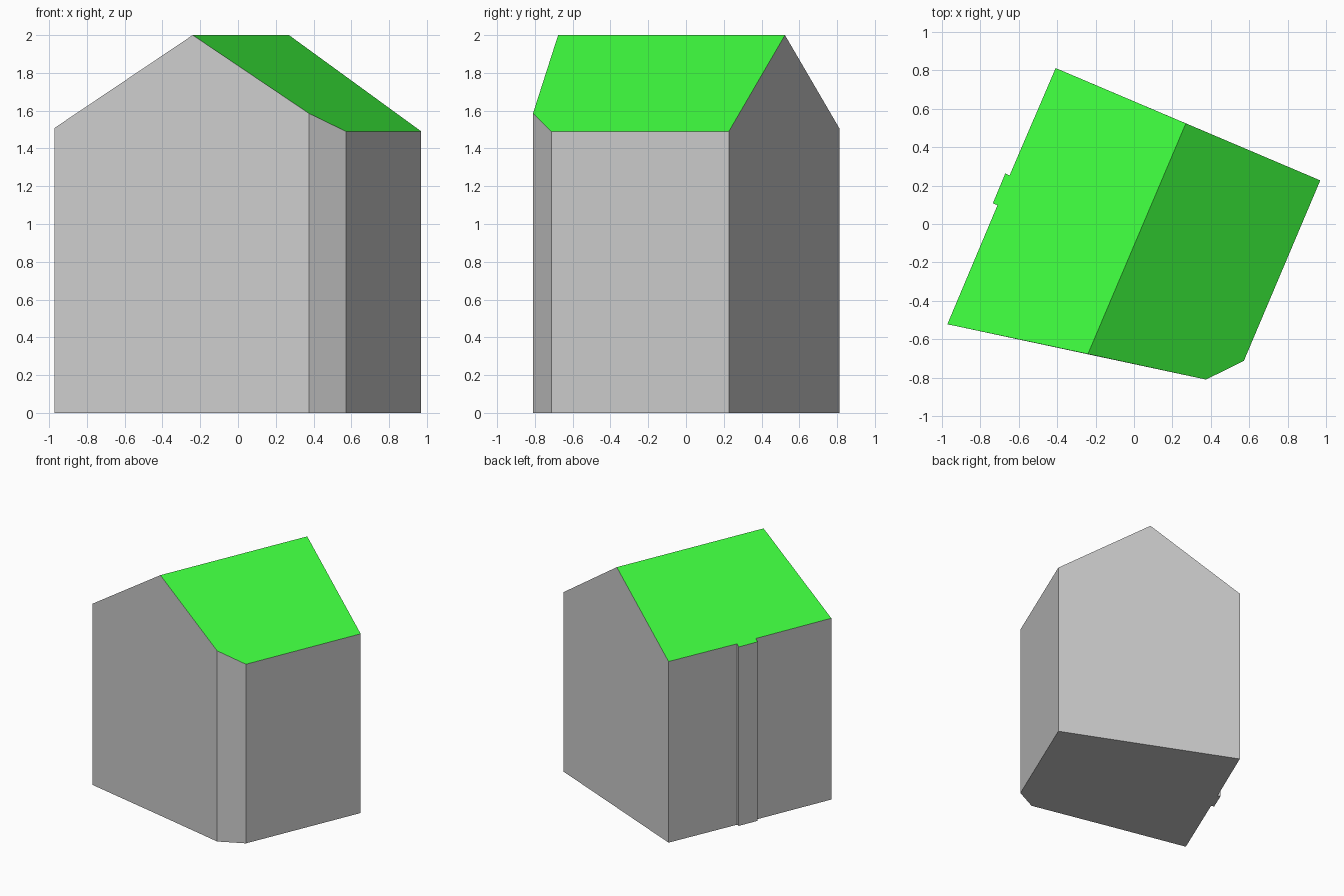
import bpy, bmesh
from mathutils import Vector

if "Cube" in bpy.data.objects:
    bpy.data.objects.remove(bpy.data.objects["Cube"])

RIDGE_Z, SLOPE = 2.0, 0.67
ridge_front, ridge_back = Vector((-0.24, -0.677)), Vector((0.27, 0.524))
along = (ridge_back - ridge_front).normalized()
across = Vector((along.y, -along.x))


def roof_height(p):
    # Both roof slopes fall away equally from the ridge line
    return RIDGE_Z - SLOPE * abs((p - ridge_front).dot(across))


# Footprint halves, each running from one ridge end to the other
right_side = [(0.375, -0.81), (0.572, -0.713), (0.97, 0.227)]
left_side = [(-0.408, 0.812), (-0.648, 0.253), (-0.67, 0.264),
             (-0.735, 0.108), (-0.711, 0.098), (-0.972, -0.522)]
outline = ([ridge_front] + [Vector(p) for p in right_side]
           + [ridge_back] + [Vector(p) for p in left_side])
n, back = len(outline), len(right_side) + 1

bm = bmesh.new()
base = [bm.verts.new((p.x, p.y, 0)) for p in outline]
eave = [bm.verts.new((p.x, p.y, roof_height(p))) for p in outline]

# Floor and walls
bm.faces.new(base[::-1])
for i in range(n):
    j = (i + 1) % n
    bm.faces.new((base[i], base[j], eave[j], eave[i]))

# Two roof slopes
for loop in (eave[:back + 1], eave[back:] + eave[:1]):
    bm.faces.new(loop).material_index = 1

# Merge the gable halves into single flat walls
for k in (0, back):
    edge = bm.edges.get((base[k], eave[k]))
    bmesh.ops.dissolve_edges(bm, edges=[edge], use_verts=False)
bmesh.ops.recalc_face_normals(bm, faces=bm.faces)

mesh = bpy.data.meshes.new("house")
bm.to_mesh(mesh)
bm.free()

# Grey walls, green roof
mesh.materials.append(bpy.data.materials.new("wall_grey"))
green = bpy.data.materials.new("roof_green")
green.diffuse_color = (0.05, 1.0, 0.05, 1)
green.use_nodes = True
green.node_tree.nodes["Principled BSDF"].inputs["Base Color"].default_value = green.diffuse_color
mesh.materials.append(green)
bpy.context.collection.objects.link(bpy.data.objects.new("house", mesh))
